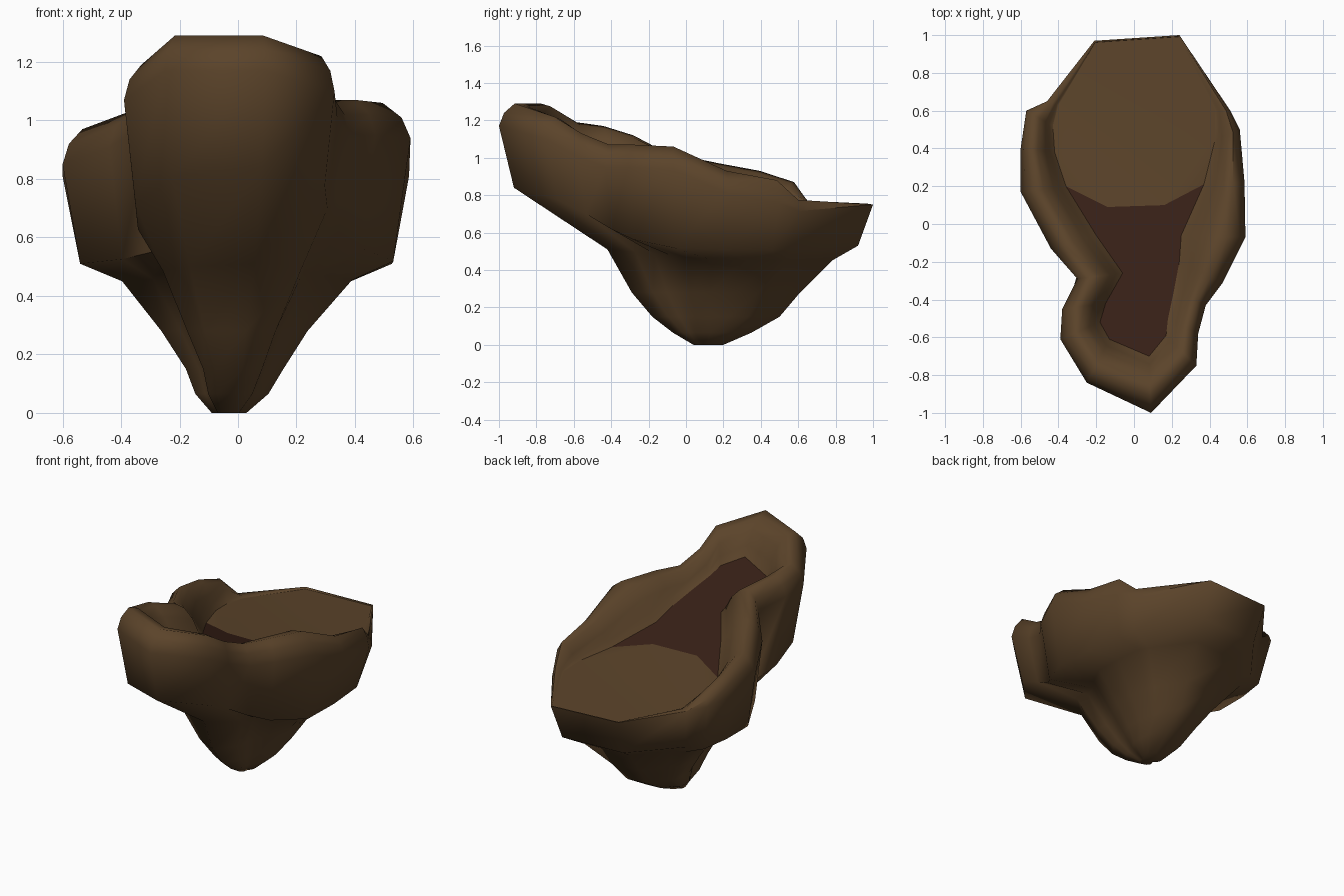
import bpy, bmesh

if "Cube" in bpy.data.objects:
    bpy.data.objects.remove(bpy.data.objects["Cube"])

def material(name, rgb):
    m = bpy.data.materials.new(name)
    m.diffuse_color = (*rgb, 1)
    m.use_nodes = True
    m.node_tree.nodes["Principled BSDF"].inputs["Base Color"].default_value = m.diffuse_color
    return m

BROWN = material("bark_brown", (0.105, 0.057, 0.023))
DARK = material("dark_soil", (0.038, 0.014, 0.008))

# Outer rim outline seen from above, counter-clockwise from the front: x, y, crest height
OUTLINE = [(.09, -1.0, 1.29), (.33, -.75, 1.22), (.34, -.58, 1.13), (.38, -.43, 1.07),
           (.47, -.31, 1.07), (.59, -.07, 1.06), (.585, .22, .93), (.56, .50, .88),
           (.51, .60, .775), (.24, 1.0, .75), (-.21, .97, .755), (-.46, .65, .77),
           (-.57, .60, .87), (-.60, .40, .93), (-.60, .17, .97), (-.44, -.13, 1.03),
           (-.30, -.29, 1.12), (-.38, -.45, 1.17), (-.39, -.61, 1.19), (-.25, -.84, 1.29)]
# Foot of the inside wall for the same points
INNER = [(.08, -.70), (.17, -.59), (.18, -.50), (.21, -.36), (.24, -.20), (.25, -.06),
         (.37, .21), (.43, .45), (.43, .60), (.235, .99), (-.205, .96), (-.40, .63),
         (-.43, .52), (-.42, .38), (-.36, .20), (-.20, -.06), (-.06, -.26), (-.15, -.42),
         (-.18, -.52), (-.13, -.61)]
N = len(OUTLINE)

def lerp(table, t):
    for (a, va), (b, vb) in zip(table, table[1:]):
        if t <= b:
            return va + (vb - va) * (t - a) / (b - a)
    return table[-1][1]

def floor_z(y):
    return .85 - .33 * y if y < .2 else .784 - .05 * (y - .2)

def scaled(sx, ox, sy, oy, zf):
    return [(x * sx + ox, y * sy + oy, zf(y)) for x, y, z in OUTLINE]

def inward(t, zf):
    return [(x + (i - x) * t, y + (j - y) * t, zf(z, y, j))
            for (x, y, z), (i, j) in zip(OUTLINE, INNER)]

def drop(y, d):
    return d if y < .55 else d * .5 if y < .62 else 0

LOW = [(-1, .84), (-.8, .80), (-.6, .71), (-.4, .60), (-.25, .54), (0, .51), (.6, .51), (1, .53)]
rings = [
    scaled(.10, -.03, .08, .12, lambda y: 0.0),                       # base
    scaled(.21, -.02, .21, .14, lambda y: .065),
    scaled(.28, -.01, .34, .16, lambda y: .15),
    scaled(.42, -.01, .45, .16, lambda y: .28),
    scaled(.66, 0, .60, .18, lambda y: .45 - .06 * min(y, 0)),        # flare
    scaled(.90, 0, .92, 0, lambda y: lerp(LOW, y)),                   # wall bottom
    inward(0, lambda z, y, j: z - drop(y, .12)),                      # widest edge
    inward(.09, lambda z, y, j: z - drop(y, .05)),
    inward(.28, lambda z, y, j: z),                                   # crest
    inward(.50, lambda z, y, j: z - drop(y, .015)),
    inward(.72, lambda z, y, j: max(z - drop(y, .07), floor_z(j))),
    inward(.86, lambda z, y, j: (max(z - .09, floor_z(j)) + floor_z(j)) / 2),
    inward(1, lambda z, y, j: floor_z(j)),
]

def finish(name, bm, mat, angle=1.2):
    me = bpy.data.meshes.new(name)
    bm.to_mesh(me)
    bm.free()
    me.materials.append(mat)
    ob = bpy.data.objects.new(name, me)
    bpy.context.collection.objects.link(ob)
    bpy.context.view_layer.objects.active = ob
    ob.select_set(True)
    bpy.ops.object.shade_smooth_by_angle(angle=angle)
    ob.select_set(False)

# Shell: lofted from foot to inner wall
bm = bmesh.new()
loops = [[bm.verts.new(p) for p in r] for r in rings]
for a, b in zip(loops, loops[1:]):
    for k in range(N):
        n = (k + 1) % N
        bm.faces.new((a[k], a[n], b[n], b[k]))
bm.faces.new(loops[0][::-1])
finish("hollow_shell", bm, BROWN)

# Floors: dark sloping front bed and lighter rear shelf
def plate(name, pts, mat):
    bm = bmesh.new()
    f = bm.faces.new([bm.verts.new((x, y, floor_z(y))) for x, y in pts])
    bmesh.ops.triangulate(bm, faces=[f])
    if sum(f.normal.z for f in bm.faces) < 0:
        bmesh.ops.reverse_faces(bm, faces=bm.faces)
    finish(name, bm, mat)

step = [(.16, .10), (-.14, .09)]
plate("front_bed", INNER[14:] + INNER[:7] + step, DARK)
plate("rear_shelf", INNER[6:15] + step[::-1], BROWN)
